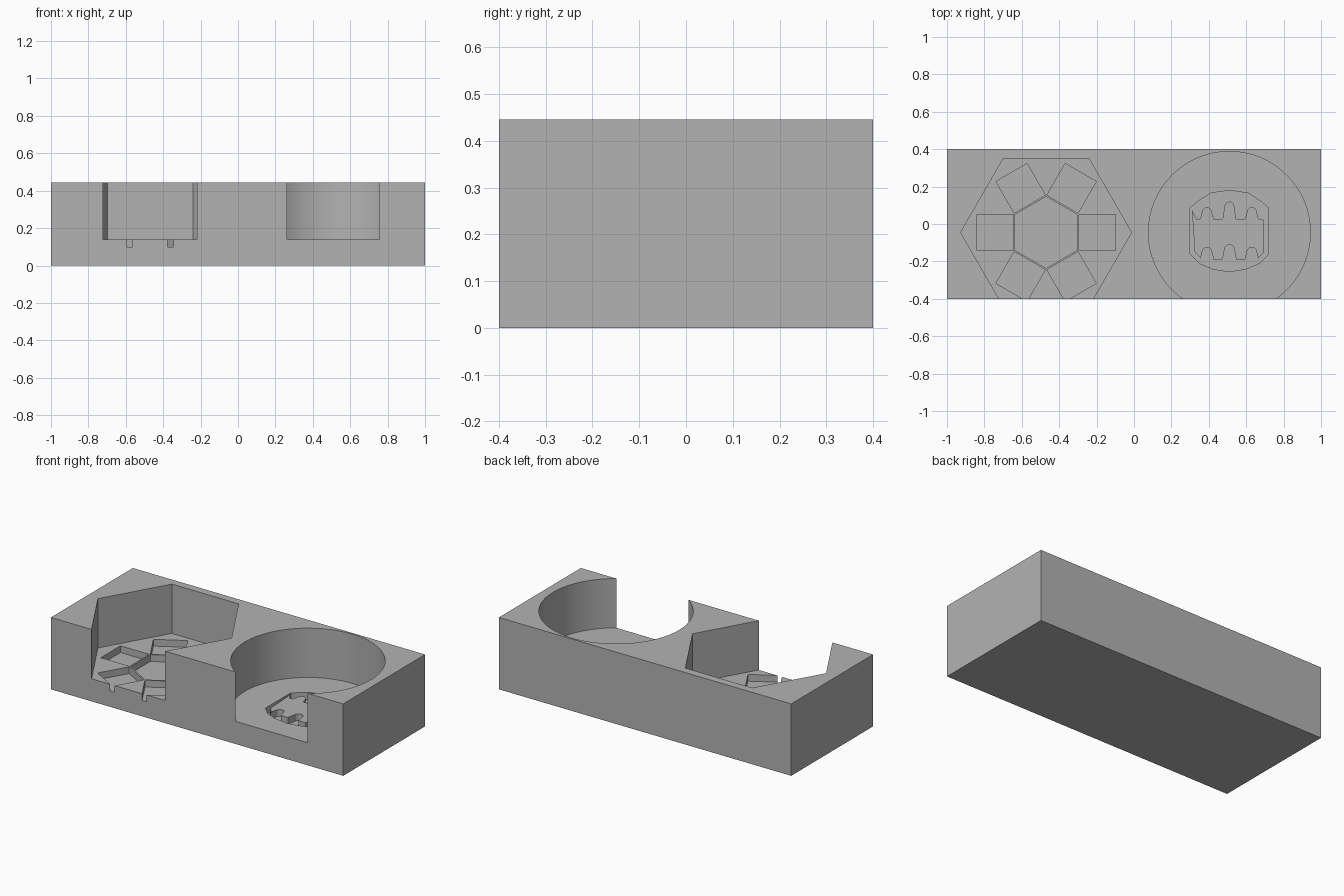
import bpy, bmesh
from math import sin, cos, pi, radians
from mathutils import Vector

if "Cube" in bpy.data.objects:
    bpy.data.objects.remove(bpy.data.objects["Cube"], do_unlink=True)

HEIGHT, FLOOR, DEEP = 0.445, 0.14, 0.098

grey = bpy.data.materials.new("plain grey")
grey.use_nodes = True
grey.diffuse_color = (0.45, 0.45, 0.45, 1)
grey.node_tree.nodes["Principled BSDF"].inputs["Base Color"].default_value = (0.45, 0.45, 0.45, 1)


def prism(name, outline, z0, z1):
    """Extrude a flat outline from z0 up to z1."""
    bm = bmesh.new()
    face = bm.faces.new([bm.verts.new((x, y, z0)) for x, y in outline])
    top = bmesh.ops.extrude_face_region(bm, geom=[face])["geom"]
    bmesh.ops.translate(bm, vec=(0, 0, z1 - z0),
                        verts=[v for v in top if isinstance(v, bmesh.types.BMVert)])
    bmesh.ops.recalc_face_normals(bm, faces=bm.faces)
    mesh = bpy.data.meshes.new(name)
    bm.to_mesh(mesh)
    bm.free()
    mesh.materials.append(grey)
    obj = bpy.data.objects.new(name, mesh)
    bpy.context.collection.objects.link(obj)
    return obj


def ring(cx, cy, radius, count, start=0):
    return [(cx + radius * cos(start + 2 * pi * i / count),
             cy + radius * sin(start + 2 * pi * i / count)) for i in range(count)]


def combine(target, cutter, operation="DIFFERENCE"):
    cutter.hide_render = True
    mod = target.modifiers.new("cut", "BOOLEAN")
    mod.operation, mod.solver, mod.object = operation, "EXACT", cutter
    bpy.ops.object.select_all(action="DESELECT")
    bpy.context.view_layer.objects.active = target
    target.select_set(True)
    bpy.ops.object.modifier_apply(modifier=mod.name)
    bpy.data.objects.remove(cutter, do_unlink=True)


def arch(x, half, base, tip):
    """Round-ended finger from base to tip, listed left to right."""
    way = 1 if tip > base else -1
    shoulder = tip - way * half
    arc = [(x - half * cos(pi * i / 8), shoulder + way * half * sin(pi * i / 8)) for i in range(9)]
    return [(x - half - 0.01, base)] + arc + [(x + half + 0.01, base)]


# Block with two open-fronted pockets
block = prism("mould_block", [(-1, -0.4), (1, -0.4), (1, 0.4), (-1, 0.4)], 0, HEIGHT)
hx, cx, cy = -0.47, 0.51, -0.045
combine(block, prism("hexagon_pocket", ring(hx, cy, 0.457, 6), FLOOR, 0.6))
combine(block, prism("round_pocket", ring(cx, cy, 0.433, 64), FLOOR, 0.6))

# Hexagon recess surrounded by six square recesses
combine(block, prism("hexagon_recess", ring(hx, cy, 0.191, 6, pi / 2), DEEP, 0.2))
for i in range(6):
    out = Vector((cos(i * pi / 3), sin(i * pi / 3)))
    side = Vector((-out.y, out.x))
    mid = Vector((hx, cy))
    square = [mid + out * d + side * s * 0.096
              for d, s in ((0.175, -1), (0.37, -1), (0.37, 1), (0.175, 1))]
    combine(block, prism("square_recess", square, DEEP, 0.2))

# Rounded recess, mirrored from its right half
half = [(0, -0.255), (0.09, -0.24), (0.16, -0.21), (0.21, -0.16),
        (0.21, 0.085), (0.17, 0.12), (0.1, 0.165), (0, 0.18)]
outline = [(cx + x, y) for x, y in half] + [(cx - x, y) for x, y in half[-2:0:-1]]
recess = prism("emblem_recess", outline, DEEP, 0.2)

# Raised island with rounded fingers along the top and notches along the bottom
upper = [(cx - 0.2, 0.075), (cx - 0.175, 0.025)]
lower = [(cx - 0.185, -0.15), (cx - 0.155, -0.18)]
for x, tip, notch in ((-0.12, 0.09, -0.125), (0, 0.12, -0.11), (0.12, 0.09, -0.125)):
    upper += arch(cx + x, 0.026, 0.028, tip)
    lower += arch(cx + x, 0.026, -0.19, notch)
upper += [(cx + 0.175, 0.025), (cx + 0.185, 0.02)]
lower += [(cx + 0.155, -0.18), (cx + 0.185, -0.15)]
island = prism("island", lower + upper[::-1], 0.05, FLOOR)
island_top = prism("island_space", lower + upper[::-1], FLOOR - 0.1, 0.3)
bpy.data.objects.remove(island, do_unlink=True)
combine(recess, island_top)
combine(block, recess)

bpy.ops.object.select_all(action="DESELECT")
bpy.context.view_layer.objects.active = block
block.select_set(True)
bpy.ops.object.shade_smooth_by_angle(angle=radians(20))
